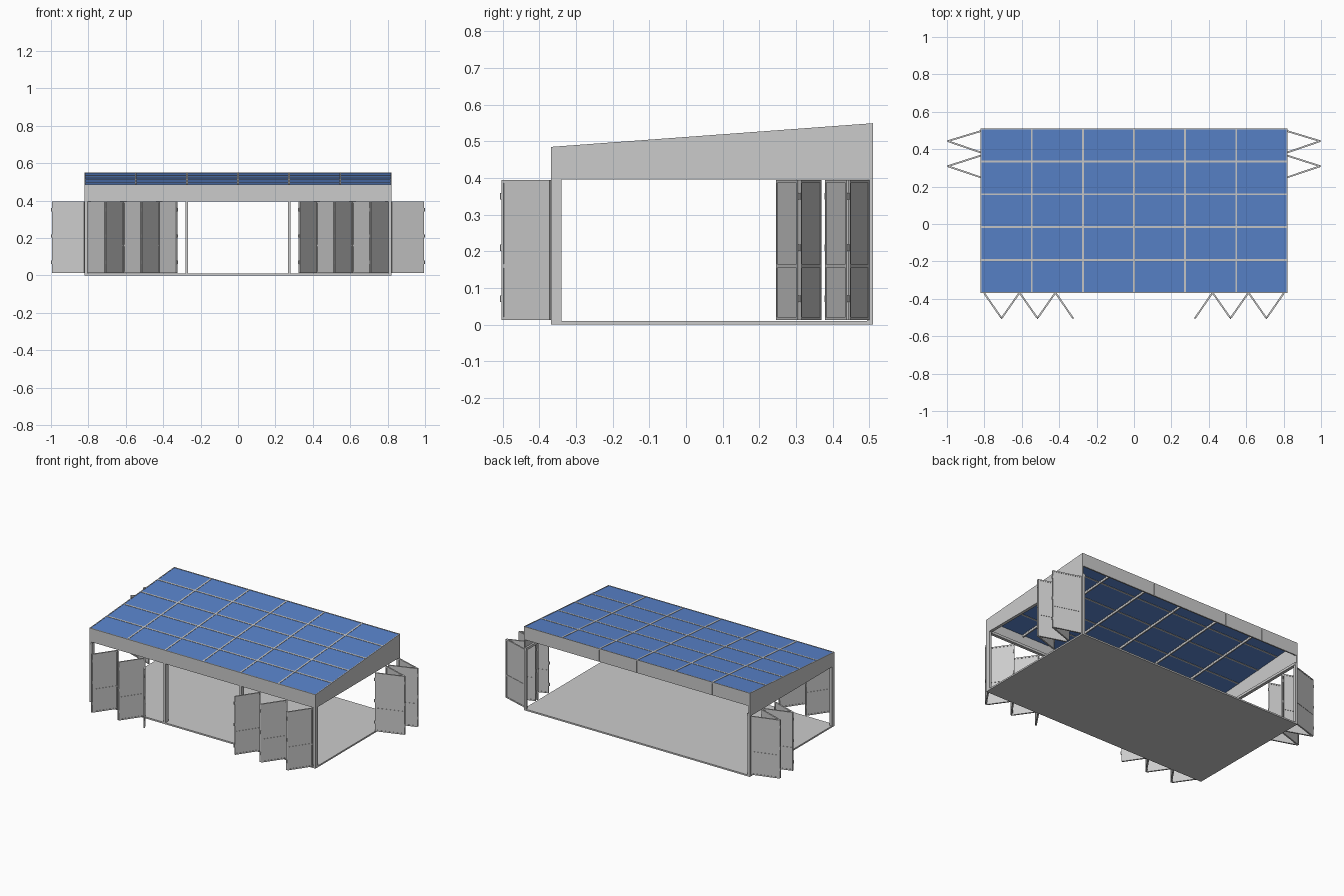
import bpy, bmesh, math
from mathutils import Matrix, Vector

if "Cube" in bpy.data.objects:
    bpy.data.objects.remove(bpy.data.objects["Cube"])

X, YF, YB = 0.82, -0.368, 0.51      # building footprint
ZB, ZT = 0.40, 0.395                # fascia bottom, door top


def roof_z(y):
    return 0.484 + (y - YF) * 0.0735


def add_box(bm, x0, x1, y0, y1, z0, z1):
    m = Matrix.Translation(((x0 + x1) / 2, (y0 + y1) / 2, (z0 + z1) / 2)) @ \
        Matrix.Diagonal((x1 - x0, y1 - y0, z1 - z0, 1))
    return bmesh.ops.create_cube(bm, size=1, matrix=m)["verts"]


def finish(bm, name, mat=None):
    me = bpy.data.meshes.new(name)
    bmesh.ops.recalc_face_normals(bm, faces=bm.faces)
    bm.to_mesh(me)
    bm.free()
    ob = bpy.data.objects.new(name, me)
    bpy.context.collection.objects.link(ob)
    if mat:
        me.materials.append(mat)
    return ob


def boxes(name, specs, sloped=False, mat=None):
    bm = bmesh.new()
    for s in specs:
        add_box(bm, *s)
    if sloped:                       # z values are offsets from the roof plane
        for v in bm.verts:
            v.co.z += roof_z(v.co.y)
    return finish(bm, name, mat)


blue = bpy.data.materials.new("solar_blue")
blue.diffuse_color = (0.10, 0.23, 0.60, 1)
blue.use_nodes = True
blue.node_tree.nodes["Principled BSDF"].inputs["Base Color"].default_value = blue.diffuse_color

# floor slab
boxes("floor", [(-X, X, YF, YB, 0, 0.01)])

# columns: four corners and two at the front
cols = []
for s in (-1, 1):
    for x, y, w, d in ((X - 0.008, YF + 0.014, 0.016, 0.028),
                       (X - 0.008, YB - 0.008, 0.016, 0.016),
                       (0.275, YF + 0.014, 0.014, 0.028)):
        cols.append((s * x - w / 2, s * x + w / 2, y - d / 2, y + d / 2, 0.01, ZB))
boxes("columns", cols)

# head beams around the opening
t = 0.02
boxes("head_beams", [(-X, X, YF, YF + t, ZB - 0.004, ZB + 0.012)] +
      [(min(a, b), max(a, b), YF + t, YB, ZB - 0.004, ZB + 0.012)
       for a, b in ((X - t, X), (-X, -X + t))])

# front fascia
boxes("front_fascia", [(-X, X, YF, YF + 0.008, ZB, 0.481)])

# back fascia boards, sitting right under the roof
n, w = 6, 2 * X / 6
boxes("back_fascia", [(-X + i * w + 0.001, -X + (i + 1) * w - 0.001, YB - 0.008, YB, -0.085, -0.004)
                      for i in range(n)], sloped=True)

# tapered side fascias
for s, name in ((-1, "left_fascia"), (1, "right_fascia")):
    bm = bmesh.new()
    prof = [(YF, ZB), (YB, ZB), (YB, roof_z(YB) - 0.004), (YF, roof_z(YF) - 0.004)]
    f = bm.faces.new([bm.verts.new((s * X, y, z)) for y, z in prof])
    r = bmesh.ops.extrude_face_region(bm, geom=[f])
    bmesh.ops.translate(bm, vec=(-s * 0.008, 0, 0),
                        verts=[v for v in r["geom"] if isinstance(v, bmesh.types.BMVert)])
    finish(bm, name)

# roof: blue panels inside a thin grey grid
rows, h, g = 5, (YB - YF) / 5, 0.005
boxes("solar_panels", [(-X + i * w + g, -X + (i + 1) * w - g, YF + j * h + g, YF + (j + 1) * h - g, -0.006, -0.001)
                       for i in range(n) for j in range(rows)], sloped=True, mat=blue)
grid = []
for i in range(n + 1):
    x = -X + i * w
    grid.append((max(x - g, -X), min(x + g, X), YF, YB, -0.008, 0.001))
for j in range(rows + 1):
    y = YF + j * h
    for i in range(n):
        grid.append((-X + i * w + g, -X + (i + 1) * w - g, max(y - g, YF), min(y + g, YB), -0.008, 0.001))
boxes("roof_frame", grid, sloped=True)

# rafters below the roof
boxes("rafters", [(-X + i * w - 0.004, -X + i * w + 0.004, YF + 0.01, YB - 0.01, -0.02, -0.008)
                  for i in range(1, n)], sloped=True)


# one leaf of a folding door from plan point p to q
def door_leaf(name, p, q):
    p, q = Vector(p), Vector(q)
    d = q - p
    L, th, st = d.length, 0.0045, 0.008
    a, b, z0, z1, zm = 0.003, L - 0.003, 0.012, ZT, 0.16
    bm = bmesh.new()
    add_box(bm, a, a + st, -th, th, z0, z1)
    add_box(bm, b - st, b, -th, th, z0, z1)
    for lo, hi in ((z0, z0 + st), (zm - 0.005, zm + 0.005), (z1 - st, z1)):
        add_box(bm, a + st, b - st, -th, th, lo, hi)
    for lo, hi in ((z0 + st, zm - 0.005), (zm + 0.005, z1 - st)):
        add_box(bm, a + st, b - st, -0.0025, 0.0025, lo, hi)
    # hinge barrels at the fold
    for z in (0.07, 0.21, 0.35):
        bmesh.ops.create_cone(bm, cap_ends=True, segments=8, radius1=0.004, radius2=0.004,
                              depth=0.018, matrix=Matrix.Translation((L, 0, z)))
    m = Matrix.Translation((p.x, p.y, 0)) @ Matrix.Rotation(math.atan2(d.y, d.x), 4, "Z")
    bmesh.ops.transform(bm, matrix=m, verts=bm.verts)
    finish(bm, name)


# folded door sets, mirrored left and right
folds = {
    "front_door": [(0.803, -0.367), (0.708, -0.504), (0.612, -0.367),
                   (0.516, -0.504), (0.420, -0.367), (0.326, -0.504)],
    "side_door_rear": [(0.818, 0.497), (0.996, 0.443), (0.818, 0.382)],
    "side_door_inner": [(0.818, 0.366), (0.996, 0.309), (0.818, 0.249)],
}
for s, side in ((-1, "left"), (1, "right")):
    for name, pts in folds.items():
        pts = [(s * x, y) for x, y in pts]
        for i in range(len(pts) - 1):
            door_leaf(f"{side}_{name}_{i + 1}", pts[i], pts[i + 1])
